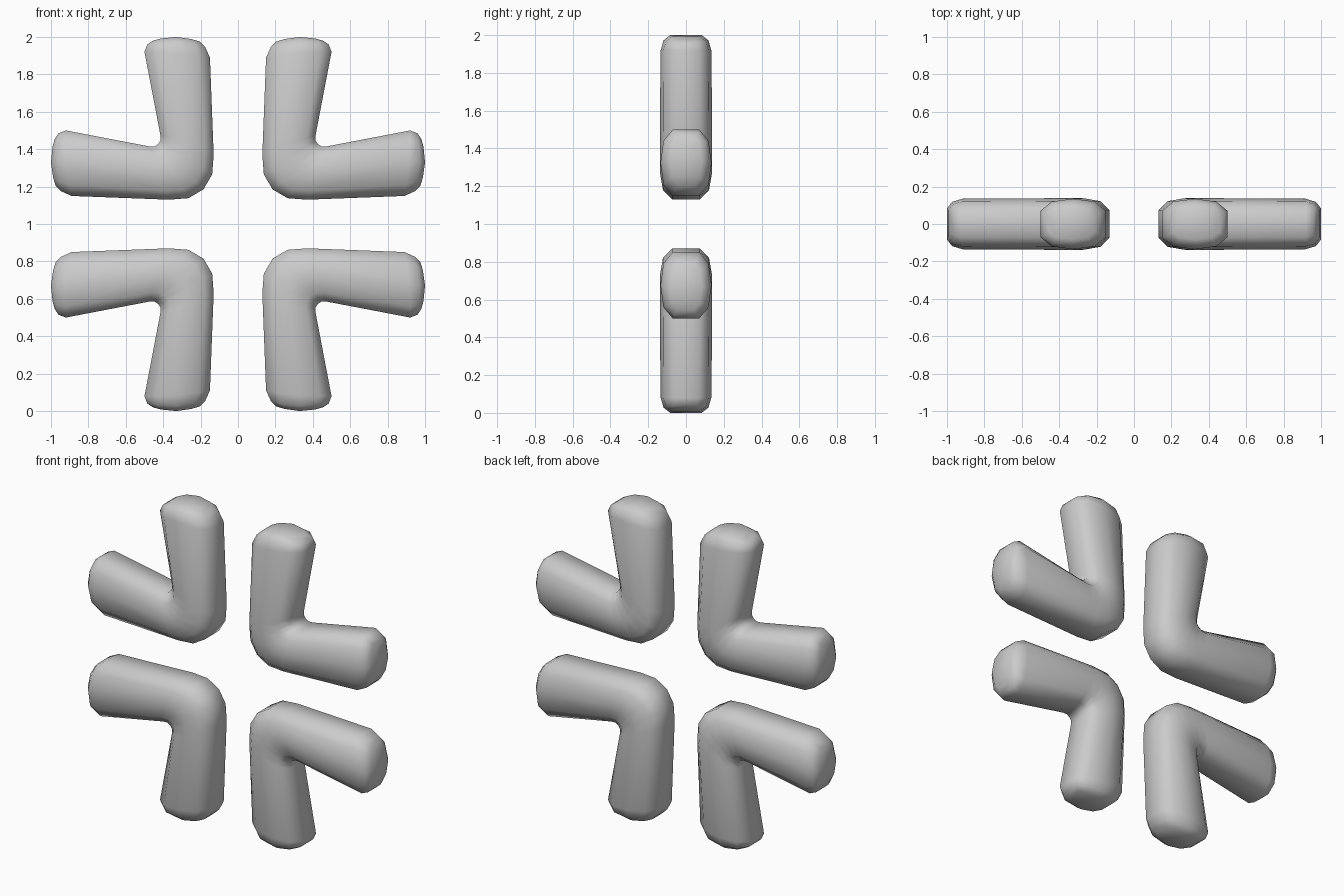
import bpy, bmesh

if "Cube" in bpy.data.objects:
    bpy.data.objects.remove(bpy.data.objects["Cube"])

# Cross-section: position across the arm (0 outer, 1 inner) and half depth
PROFILE = [(0, 0.072), (0.17, 0.122), (0.5, 0.138), (0.83, 0.122), (1, 0.072)]

# Stations of one arm, tip to elbow: outer x,z / inner x,z / end bulge / depth scale
HALF = [
    ((0.205, 0.975), (0.455, 0.98), 0.0225, 0.6),
    ((0.175, 0.945), (0.485, 0.96), 0.02, 0.86),
    ((0.15, 0.89), (0.50, 0.92), 0.01, 0.98),
    ((0.13, 0.37), (0.415, 0.475), 0.0, 1.0),
    ((0.138, 0.265), (0.415, 0.445), 0.0, 1.0),
]
ELBOW = ((0.185, 0.185), (0.427, 0.427), 0.0, 1.0)


def section(outer, inner, bulge, depth):
    front = []
    for t, y in PROFILE:
        x = outer[0] + (inner[0] - outer[0]) * t
        z = outer[1] + (inner[1] - outer[1]) * t + 4 * t * (1 - t) * bulge
        front.append((x, -y * depth, z))
    return front + [(x, -y, z) for x, y, z in reversed(front)]


# The second arm is the first one reflected across the diagonal
first = [section(*s) for s in HALF]
second = [[(z, y, x) for x, y, z in ring] for ring in reversed(first)]
rings = first + [section(*ELBOW)] + second

# Skin the elbow-shaped bar
bm = bmesh.new()
loops = [[bm.verts.new(p) for p in ring] for ring in rings]
n = len(loops[0])
for a, b in zip(loops, loops[1:]):
    for i in range(n):
        j = (i + 1) % n
        bm.faces.new((a[i], a[j], b[j], b[i]))

# Tip caps as strips of quads
for ring in (loops[0], loops[-1]):
    for i in range(n // 2 - 1):
        bm.faces.new((ring[i], ring[i + 1], ring[n - 2 - i], ring[n - 1 - i]))
bmesh.ops.recalc_face_normals(bm, faces=bm.faces)
for f in bm.faces:
    f.smooth = True

mesh = bpy.data.meshes.new("corner_bars")
bm.to_mesh(mesh)
bm.free()
bars = bpy.data.objects.new("corner_bars", mesh)
bars.location = (0, 0, 1)
bpy.context.collection.objects.link(bars)

# Four bars by mirroring left-right and up-down
mirror = bars.modifiers.new("four_corners", 'MIRROR')
mirror.use_axis = (True, False, True)
mirror.use_mirror_merge = False
